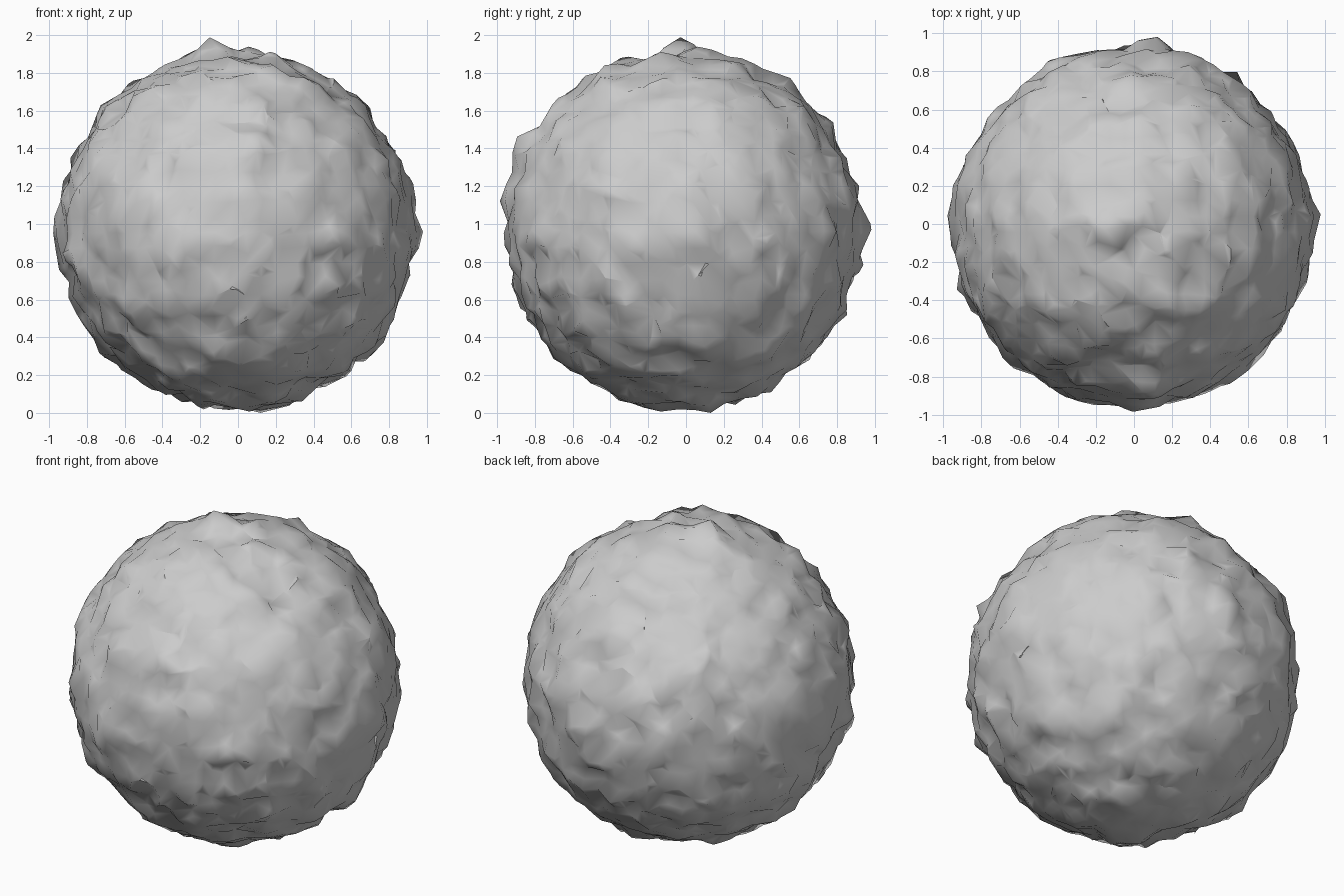
import bpy, bmesh, math
from mathutils import Vector, noise

cube = bpy.data.objects.get("Cube")
if cube:
    bpy.data.objects.remove(cube, do_unlink=True)

# Stone material
stone = bpy.data.materials.new("grey_stone")
stone.use_nodes = True
GREY = (0.6, 0.6, 0.6, 1)
stone.diffuse_color = GREY
stone.node_tree.nodes["Principled BSDF"].inputs["Base Color"].default_value = GREY

# Centre of the round body, and tips of the knobs that stand out from it
CENTRE = Vector((-0.01, -0.015, 0.97))
KNOBS = [Vector(p) - CENTRE for p in (
    (-0.15, -0.03, 1.99), (0.09, 0.98, 0.99), (0.98, 0.05, 0.95),
    (-0.98, 0.05, 0.93), (0.16, 0.12, 0.01), (0.0, -0.98, 1.14),
    (-0.3, 0.87, 1.2), (0.1, -0.9, 1.46), (0.76, 0.1, 0.36))]


def rough_radius(d):
    """Lumpy radius in direction d."""
    r = 0.937 + 0.02 * noise.noise(d * 3.2) + 0.045 * noise.noise(d * 8 + Vector((4, 1, 7)))
    for tip in KNOBS:
        fade = max(0, 1 - d.angle(tip) / 0.15)
        r += (tip.length - r) * fade
    return r


# Boulder body
bm = bmesh.new()
bmesh.ops.create_icosphere(bm, subdivisions=6, radius=1)
for v in bm.verts:
    d = v.co.normalized()
    v.co = CENTRE + d * rough_radius(d)
mesh = bpy.data.meshes.new("boulder")
bm.to_mesh(mesh)
bm.free()
boulder = bpy.data.objects.new("boulder", mesh)
bpy.context.collection.objects.link(boulder)
bpy.context.view_layer.objects.active = boulder
boulder.select_set(True)

# Rebuild on a coarse grid for chipped, blocky facets
remesh = boulder.modifiers.new("chipped_facets", 'REMESH')
remesh.mode = 'SHARP'
remesh.sharpness = 0.4
remesh.octree_depth = 5
remesh.scale = 0.75
bpy.ops.object.modifier_apply(modifier=remesh.name)

# Rest the lowest point on the ground
mesh = boulder.data
lowest = min(v.co.z for v in mesh.vertices)
for v in mesh.vertices:
    v.co.z -= lowest

mesh.materials.clear()
mesh.materials.append(stone)
bpy.ops.object.shade_smooth_by_angle(angle=math.radians(60))
